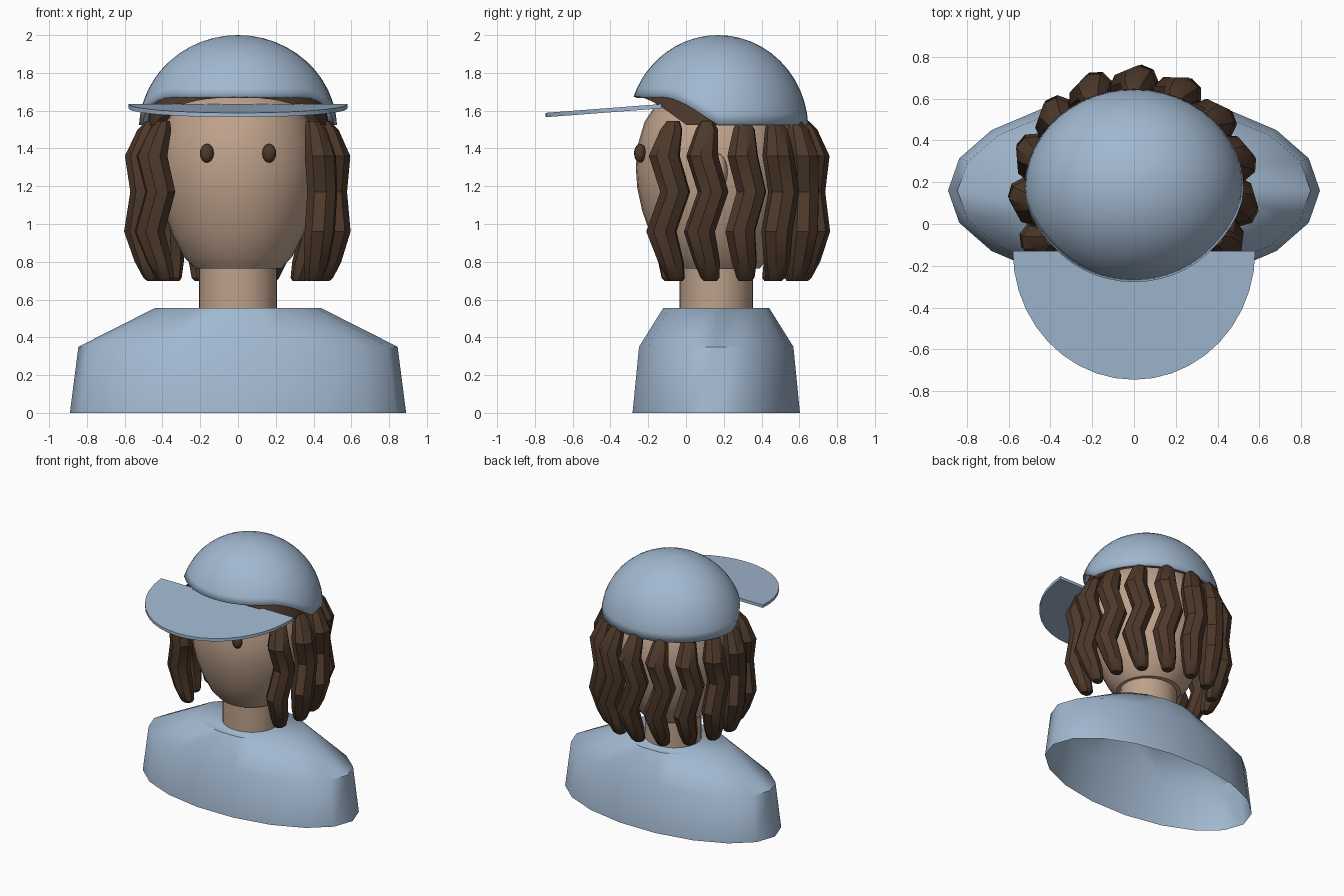
import bpy, bmesh, math

if "Cube" in bpy.data.objects:
    bpy.data.objects.remove(bpy.data.objects["Cube"])

CY = 0.16  # depth of the head and body axis


def material(name, rgb):
    m = bpy.data.materials.new(name)
    m.diffuse_color = (*rgb, 1)
    m.use_nodes = True
    m.node_tree.nodes["Principled BSDF"].inputs["Base Color"].default_value = m.diffuse_color
    return m


BLUE = material("soft_blue", (0.36, 0.48, 0.63))
SKIN = material("skin", (0.52, 0.36, 0.26))
BROWN = material("dark_brown", (0.075, 0.04, 0.023))


def loft(name, rings, mat, angle=40, cap_start=True, cap_end=True):
    """Skin a stack of closed point rings."""
    bm = bmesh.new()
    rows = [[bm.verts.new(p) for p in ring] for ring in rings]
    n = len(rows[0])
    for a, b in zip(rows, rows[1:]):
        for i in range(n):
            bm.faces.new((a[i], a[(i + 1) % n], b[(i + 1) % n], b[i]))
    if cap_start:
        bm.faces.new(rows[0][::-1])
    if cap_end:
        bm.faces.new(rows[-1])
    bmesh.ops.remove_doubles(bm, verts=bm.verts, dist=1e-5)
    bmesh.ops.recalc_face_normals(bm, faces=bm.faces)
    mesh = bpy.data.meshes.new(name)
    bm.to_mesh(mesh)
    bm.free()
    ob = bpy.data.objects.new(name, mesh)
    bpy.context.collection.objects.link(ob)
    mesh.materials.append(mat)
    smooth(ob, angle)
    return ob


def smooth(ob, angle):
    bpy.ops.object.select_all(action='DESELECT')
    ob.select_set(True)
    bpy.context.view_layer.objects.active = ob
    bpy.ops.object.shade_smooth_by_angle(angle=math.radians(angle))


def ellipse(rx, ry, z, n):
    return [(rx * math.cos(2 * math.pi * i / n), CY + ry * math.sin(2 * math.pi * i / n), z)
            for i in range(n)]


def ball(name, loc, size, mat):
    bpy.ops.mesh.primitive_uv_sphere_add(segments=16, ring_count=10, location=loc)
    ob = bpy.context.object
    ob.name = name
    ob.scale = size
    ob.data.materials.append(mat)
    smooth(ob, 60)


# Shoulders: hollow shell, open underneath
loft("shoulders", [ellipse(rx, ry, z, 18) for rx, ry, z in
                   ((0.89, 0.45, 0), (0.845, 0.415, 0.35), (0.44, 0.285, 0.555))],
     BLUE, 50, cap_start=False)

# Neck
loft("neck", [ellipse(0.207, 0.195, z, 32) for z in (0.5, 0.85)], SKIN)

# Head with a flattened chin
HEAD = ((0.23, 0.765), (0.29, 0.83), (0.35, 0.95), (0.392, 1.07), (0.418, 1.19), (0.426, 1.3),
        (0.415, 1.42), (0.38, 1.54), (0.315, 1.64), (0.2, 1.72), (0.08, 1.755))
loft("head", [ellipse(r, r, z, 32) for r, z in HEAD], SKIN)

# Eyes and ears
for side, s in (("right", 1), ("left", -1)):
    ball("eye_" + side, (s * 0.165, -0.243, 1.375), (0.037, 0.032, 0.05), BROWN)
    ball("ear_" + side, (s * 0.425, 0.165, 1.275), (0.05, 0.055, 0.1), SKIN)


# Cap crown: dome whose rim arches up over the forehead
def rim_height(y):
    t = min(1, max(0, (0.16 - y) / 0.3))
    return 1.525 + 0.15 * t * (2 - t) * (0.75 + 0.25 * t)


def dome(rx, ry, top, rim, steps=12, n=48):
    rings = []
    for k in range(steps + 1):
        ring = []
        for i in range(n):
            a = 2 * math.pi * i / n
            zb = rim(CY + 0.01 + ry * math.sin(a))
            phi = max(0.002, math.acos((zb - 1.5) / (top - 1.5)) * k / steps)
            ring.append((rx * math.sin(phi) * math.cos(a),
                         CY + 0.01 + ry * math.sin(phi) * math.sin(a),
                         1.5 + (top - 1.5) * math.cos(phi)))
        rings.append(ring)
    return rings


crown = loft("cap_crown", dome(0.525, 0.478, 2.0, rim_height), BLUE, cap_end=False)
shell = crown.modifiers.new("thickness", 'SOLIDIFY')
shell.thickness = 0.02
shell.offset = -1

# Hair base showing beneath the rim at the sides
loft("hair_base", dome(0.48, 0.44, 1.93, lambda y: rim_height(y + 0.16)), BROWN, cap_end=False)

# Brim: tilted half disc
outline = [(0.58 * math.cos(math.pi * i / 20), -0.13 - 0.615 * math.sin(math.pi * i / 20))
           for i in range(21)]


def brim_z(y):
    return 1.612 + 0.076 * (y + 0.13)


loft("cap_brim", [[(x, y, brim_z(y) + h) for x, y in outline] for h in (0, 0.023)], BLUE, 30)

# Hair locks: zigzag tapered tubes (height, distance from axis, sideways shift, radius)
LOCK = ((1.545, 0.455, 0.0, 0.035), (1.5, 0.475, 0.0, 0.06), (1.36, 0.515, 0.02, 0.085),
        (1.17, 0.495, -0.035, 0.082), (0.96, 0.52, 0.035, 0.083), (0.8, 0.48, 0.0, 0.07),
        (0.715, 0.455, -0.015, 0.05), (0.698, 0.45, -0.015, 0.035))
for k in range(-5, 6):
    az = math.radians(24 * k)
    out = (math.sin(az), math.cos(az))
    rings = []
    for z, dist, shift, r in LOCK:
        ring = []
        for i in range(8):
            a = 2 * math.pi * i / 8
            d, t = dist + r * math.cos(a), shift + r * math.sin(a)
            ring.append((out[0] * d + out[1] * t, CY + out[1] * d - out[0] * t, z))
        rings.append(ring)
    loft("hair_lock_%d" % (k + 6), rings, BROWN, 35)
